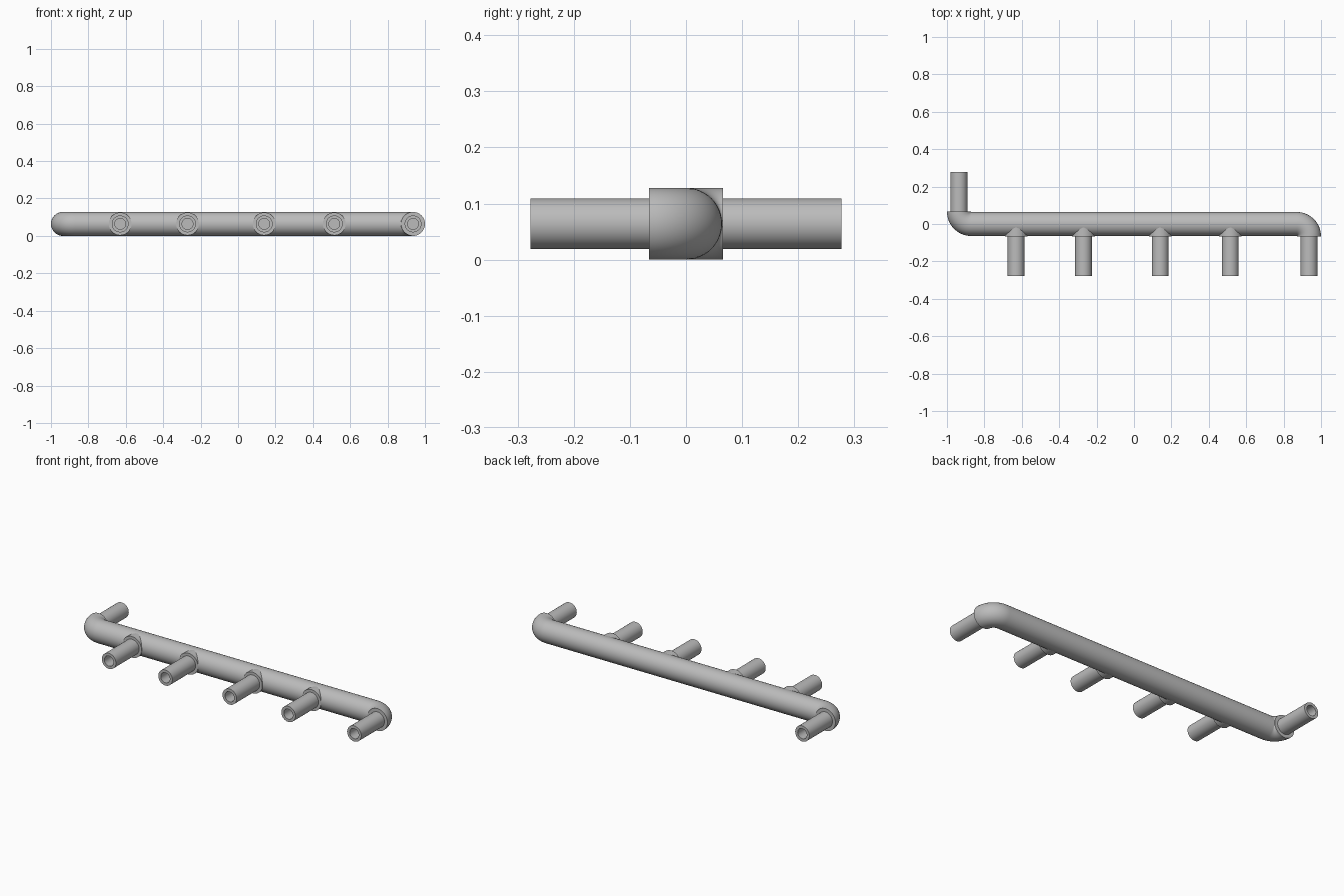
import bpy, bmesh, math
from mathutils import Vector

if "Cube" in bpy.data.objects:
    bpy.data.objects.remove(bpy.data.objects["Cube"])

R = 0.064        # header pipe radius, also its axis height
BEND = 0.066     # elbow centreline radius
STUB_R, BORE_R = 0.045, 0.029
COLLAR_R = 0.061
STUB_END = 0.277
SEG = 48

steel = bpy.data.materials.new("pipe_grey")
steel.diffuse_color = (0.5, 0.5, 0.5, 1)
steel.use_nodes = True
steel.node_tree.nodes["Principled BSDF"].inputs["Base Color"].default_value = steel.diffuse_color


def finish(bm, name):
    bmesh.ops.recalc_face_normals(bm, faces=bm.faces)
    mesh = bpy.data.meshes.new(name)
    bm.to_mesh(mesh)
    bm.free()
    mesh.materials.append(steel)
    ob = bpy.data.objects.new(name, mesh)
    bpy.context.collection.objects.link(ob)
    bpy.ops.object.select_all(action='DESELECT')
    ob.select_set(True)
    bpy.context.view_layer.objects.active = ob
    bpy.ops.object.shade_smooth_by_angle(angle=math.radians(35))
    return ob


def tube(name, rings, cap_start, cap_end):
    """Skin circles given as (centre, direction in the xy plane, radius)."""
    bm = bmesh.new()
    loops = []
    for centre, d, r in rings:
        side = Vector((-d.y, d.x, 0))
        loops.append([bm.verts.new(centre + r * (math.cos(a) * side + Vector((0, 0, math.sin(a)))))
                      for a in (2 * math.pi * i / SEG for i in range(SEG))])
    for a, b in zip(loops, loops[1:]):
        for i in range(SEG):
            j = (i + 1) % SEG
            bm.faces.new((a[i], a[j], b[j], b[i]))
    if cap_start:
        bm.faces.new(loops[0])
    if cap_end:
        bm.faces.new(loops[-1])
    return finish(bm, name)


# Header with an elbow at each end: left turns to the back, right to the front
right_bend = []
cx = 1 - R - BEND
for i in range(17):
    a = math.pi / 2 * i / 16
    centre = Vector((cx + BEND * math.sin(a), -BEND + BEND * math.cos(a), R))
    right_bend.append((centre, Vector((math.cos(a), -math.sin(a), 0)), R))
left_bend = [(Vector((-c.x, -c.y, R)), d, r) for c, d, r in reversed(right_bend)]
tube("header_pipe", left_bend + right_bend, True, True)


def stub(name, x, s):
    """Open-bored outlet pipe pointing along y with sign s."""
    d = Vector((0, s, 0))
    profile = [(0.05, STUB_R), (STUB_END, STUB_R), (STUB_END, BORE_R), (0.05, BORE_R)]
    tube(name, [(Vector((x, s * y, R)), d, r) for y, r in profile], False, False)


# Front outlets with a short tee collar where they leave the header
for n, x in enumerate((-0.63, -0.27, 0.14, 0.515), 1):
    d = Vector((0, -1, 0))
    tube(f"tee_collar_{n}", [(Vector((x, y, R)), d, COLLAR_R) for y in (0, -0.066)], True, True)
    stub(f"outlet_pipe_{n}", x, -1)

# End pipes fixed into the elbows
stub("right_end_pipe", 1 - R, -1)
stub("left_end_pipe", -1 + R, 1)
